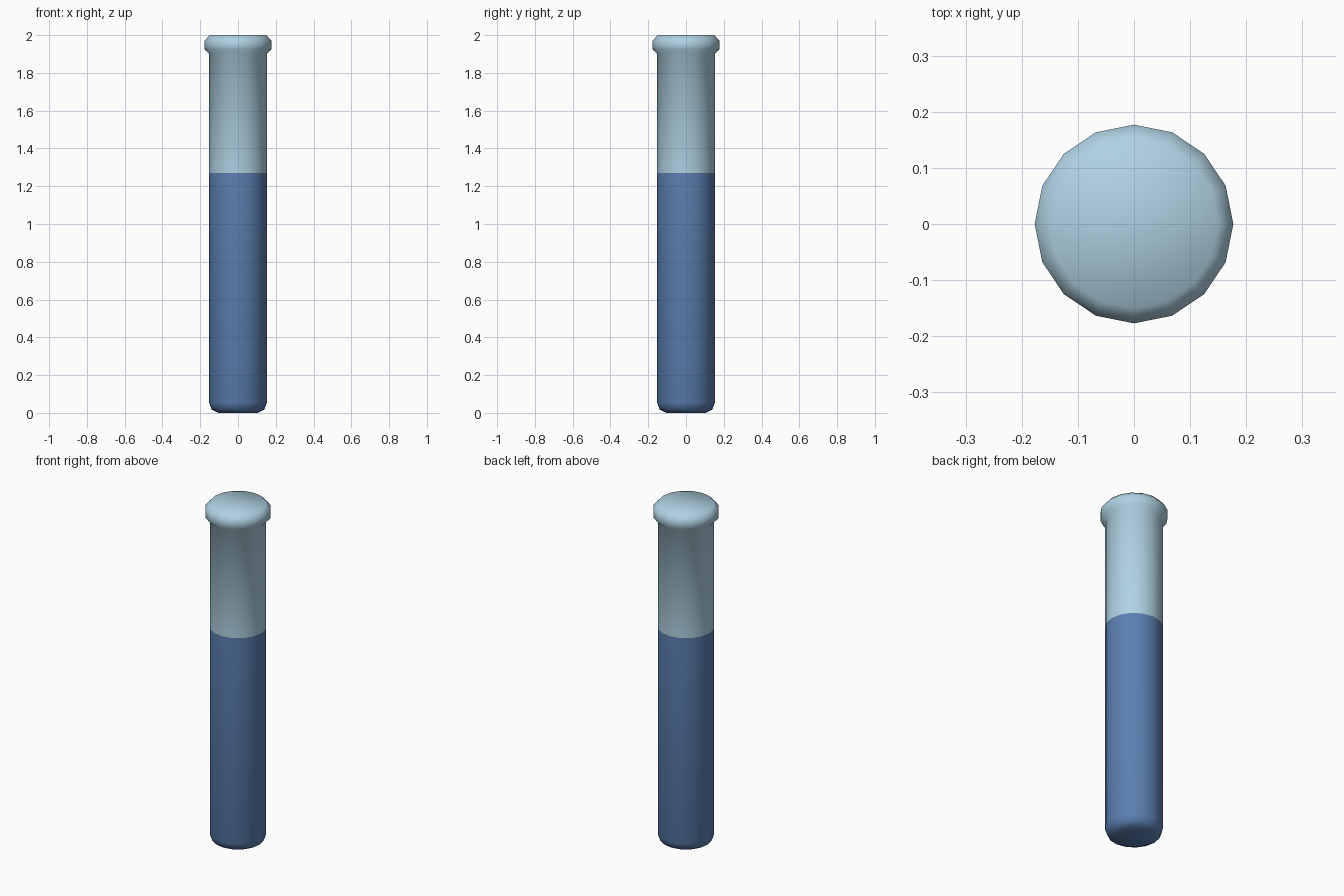
import bpy, bmesh, math

if "Cube" in bpy.data.objects:
    bpy.data.objects.remove(bpy.data.objects["Cube"])

SIDES = 16
LEVEL = 1.27  # height of the liquid line


def material(name, rgb):
    m = bpy.data.materials.new(name)
    m.diffuse_color = (*rgb, 1)
    m.use_nodes = True
    m.node_tree.nodes["Principled BSDF"].inputs["Base Color"].default_value = m.diffuse_color
    return m


# Outline (radius, height) from base to lip
profile = [(0.105, 0.0), (0.14, 0.018), (0.153, 0.055), (0.153, LEVEL),
           (0.153, 1.90), (0.177, 1.925), (0.177, 1.97), (0.15, 2.0)]

# Lathe the tube, closed at both ends
bm = bmesh.new()
rings = [[bm.verts.new((r * math.cos(a), r * math.sin(a), z))
          for a in (2 * math.pi * i / SIDES for i in range(SIDES))]
         for r, z in profile]
for low, high in zip(rings, rings[1:]):
    for i in range(SIDES):
        j = (i + 1) % SIDES
        bm.faces.new((low[i], low[j], high[j], high[i]))
bm.faces.new(rings[0][::-1])
bm.faces.new(rings[-1])

# Liquid colour below the line, glass colour above
for f in bm.faces:
    f.smooth = True
    f.material_index = 0 if f.calc_center_median().z > LEVEL else 1

mesh = bpy.data.meshes.new("test_tube")
bm.to_mesh(mesh)
bm.free()
mesh.materials.append(material("pale blue glass", (0.43, 0.64, 0.76)))
mesh.materials.append(material("blue liquid", (0.105, 0.215, 0.44)))
bpy.context.collection.objects.link(bpy.data.objects.new("test_tube", mesh))
